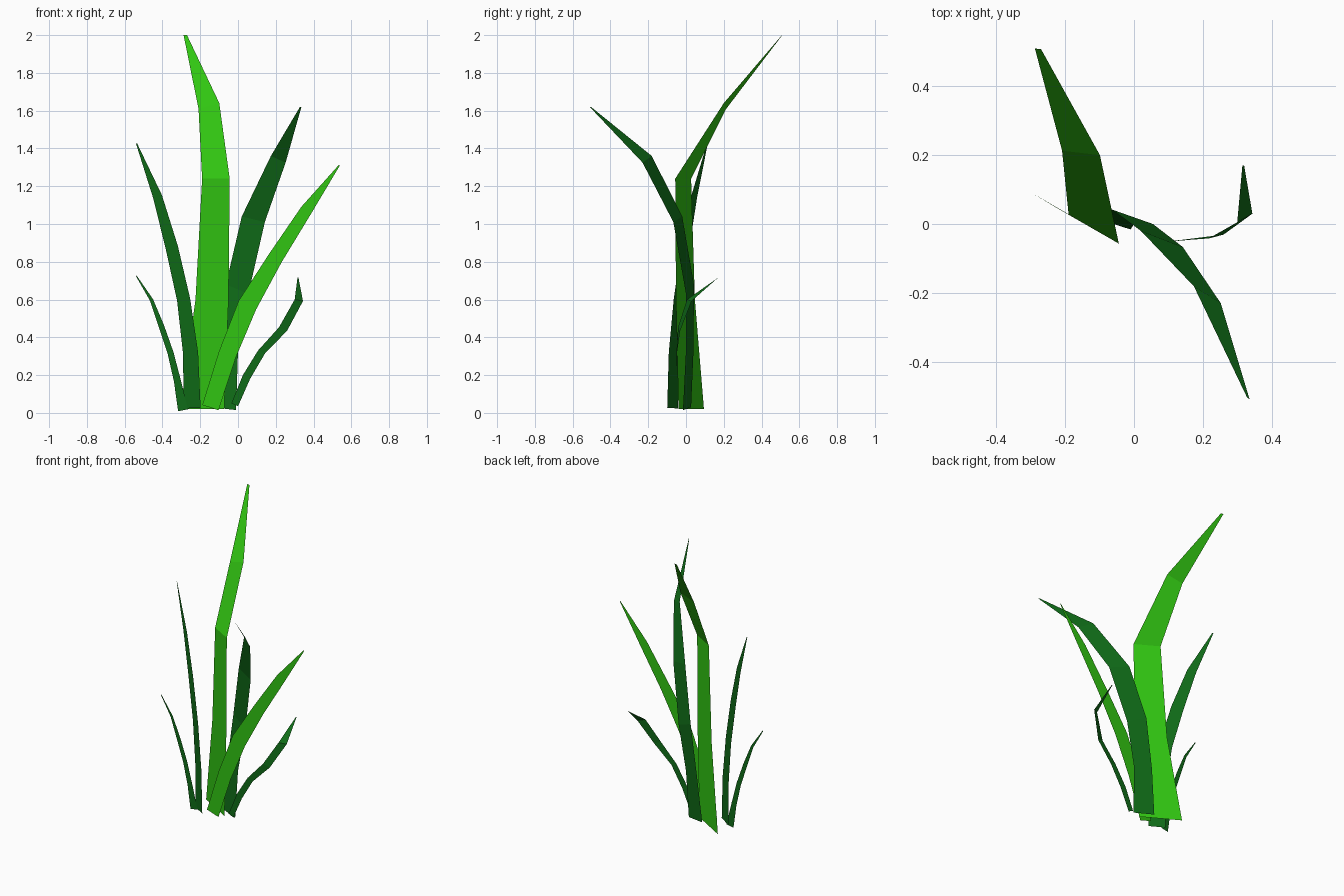
import bpy
from mathutils import Vector


def material(name, rgb):
    m = bpy.data.materials.new(name)
    m.diffuse_color = (*rgb, 1)
    return m


LIGHT = material("light_green", (0.031, 0.56, 0.006))
DARK = material("dark_green", (0.005, 0.15, 0.009))


def ribbon(name, pairs, mat):
    """Flat-faced leaf sheet through (left, right) edge points, base to tip."""
    verts = [p for pair in pairs for p in pair]
    faces = [(2 * i, 2 * i + 1, 2 * i + 3, 2 * i + 2) for i in range(len(pairs) - 1)]
    me = bpy.data.meshes.new(name)
    me.from_pydata(verts, [], faces)
    me.materials.append(mat)
    me.update()
    ob = bpy.data.objects.new(name, me)
    bpy.context.collection.objects.link(ob)


def flat_blade(name, spine, y0, slope, mat):
    """Blade in an upright plane y = y0 + slope * x; spine rows are (x, z, width)."""
    pairs = []
    for i, (x, z, w) in enumerate(spine):
        a = spine[max(i - 1, 0)]
        b = spine[min(i + 1, len(spine) - 1)]
        t = Vector((b[0] - a[0], b[1] - a[1])).normalized()
        dx, dz = t.y * w / 2, -t.x * w / 2
        pairs.append([(x + s * dx, y0 + slope * (x + s * dx), z + s * dz) for s in (-1, 1)])
    ribbon(name, pairs, mat)


# Blades that bend within one plane
flat_blade("tall_left_blade", [(-.243, .025, .09), (-.251, .317, .08), (-.288, .60, .07),
           (-.351, .878, .066), (-.426, 1.145, .049), (-.537, 1.426, .006)], -.2235, -.627, DARK)
flat_blade("short_left_blade", [(-.291, .014, .053), (-.321, .17, .037), (-.357, .317, .032),
           (-.405, .458, .029), (-.458, .598, .018), (-.538, .725, .005)], -.055, 0, DARK)
flat_blade("front_right_blade", [(-.146, .028, .09), (-.056, .31, .095), (.05, .571, .103),
           (.196, .817, .08), (.362, 1.074, .063), (.537, 1.312, .006)], -.062, 0, LIGHT)

# Tallest blade, upright then bending back
ribbon("tallest_blade", [
    [(-.305, .095, .02), (-.073, -.04, .02)],
    [(-.225, .047, .60), (-.05, -.053, .60)],
    [(-.19, .027, 1.24), (-.044, -.057, 1.24)],
    [(-.209, .213, 1.61), (-.099, .20, 1.64)],
    [(-.288, .51, 2.0), (-.27, .508, 2.0)]], LIGHT)

# Wide blade bending to the front right
ribbon("forward_blade", [
    [(-.14, .027, .03), (-.01, -.016, .015)],
    [(-.11, .04, .34), (.0, .0, .33)],
    [(-.064, .042, .68), (.055, .0, .63)],
    [(.02, -.02, 1.04), (.142, -.067, 1.01)],
    [(.174, -.181, 1.36), (.252, -.23, 1.325)],
    [(.328, -.503, 1.62), (.336, -.51, 1.62)]], DARK)

# Small curled blade on the right
ribbon("short_right_blade", [
    [(-.035, -.05, .05), (.0, -.05, .035)],
    [(.026, -.05, .20), (.064, -.05, .18)],
    [(.106, -.05, .33), (.143, -.048, .315)],
    [(.217, -.042, .453), (.26, -.031, .435)],
    [(.30, .005, .60), (.344, .03, .592)],
    [(.315, .17, .716), (.32, .17, .716)]], DARK)
